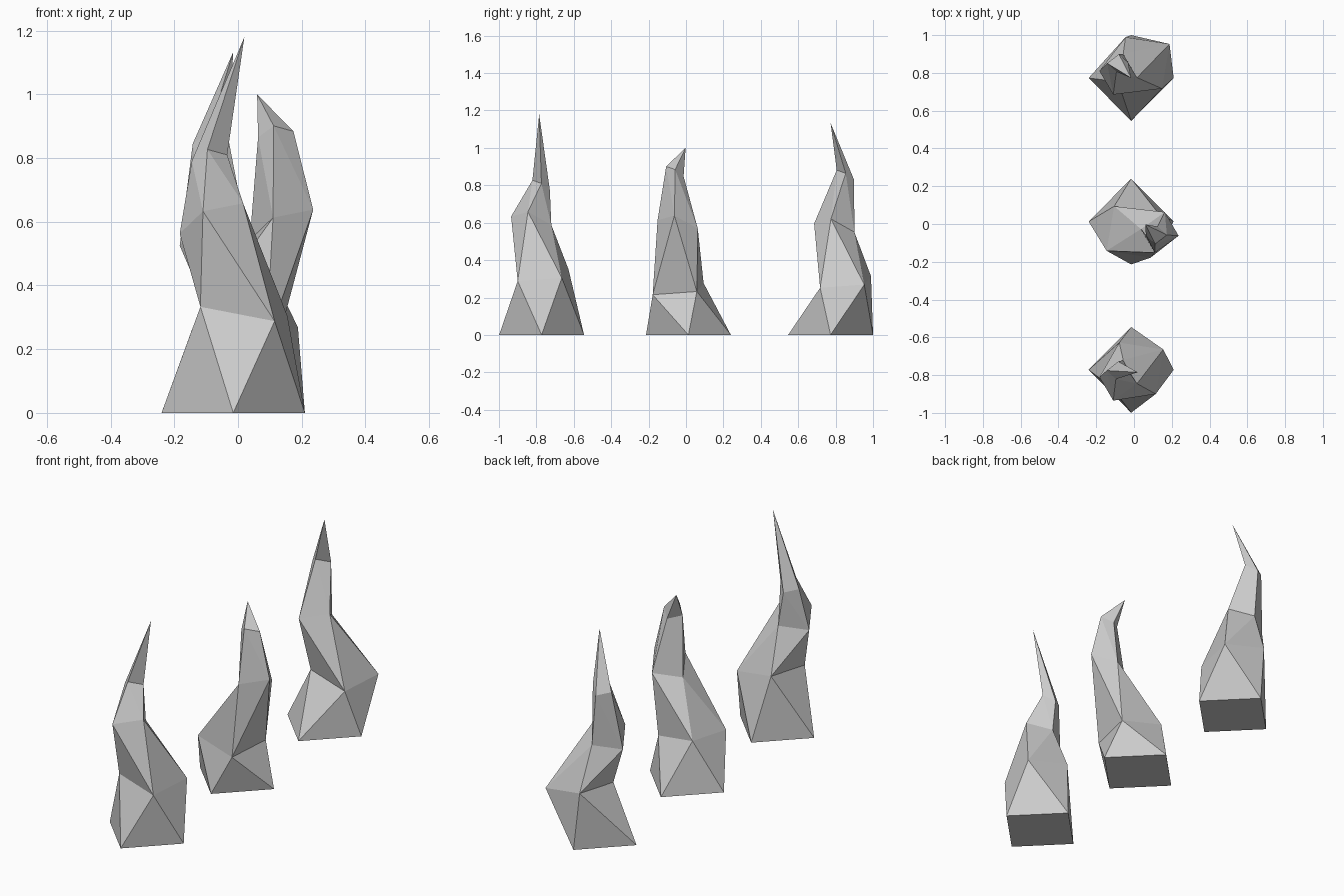
import bpy
import bmesh
from mathutils import Vector

if "Cube" in bpy.data.objects:
    bpy.data.objects.remove(bpy.data.objects["Cube"])

# Each four-sided ring is a tilted square: its two edge directions are shared by all spikes
RING_EDGES = [
    ((0.225, 0.227, 0.0), (-0.225, 0.227, 0.0)),
    ((0.233, -0.036, -0.045), (0.040, 0.236, 0.017)),
    ((0.073, -0.125, 0.070), (0.126, 0.090, 0.025)),
    ((-0.062, -0.048, 0.017), (0.049, -0.045, 0.036)),
]


def spike(name, corners, tip):
    """Twisted, tapering four-sided spike; corners locate each ring in turn."""
    bm = bmesh.new()
    rings = []
    for corner, (u, v) in zip(corners, RING_EDGES):
        c, u, v = Vector(corner), Vector(u), Vector(v)
        rings.append([bm.verts.new(p) for p in (c - u, c, c + v, c - u + v)])
    bm.faces.new(rings[0][::-1])
    # twisted walls, split along their convex diagonal
    for low, high in zip(rings, rings[1:]):
        for i in range(4):
            j = (i + 1) % 4
            bm.faces.new((low[i], low[j], high[j]))
            bm.faces.new((low[i], high[j], high[i]))
    # pointed end
    top = bm.verts.new(tip)
    for i in range(4):
        bm.faces.new((rings[-1][i], rings[-1][(i + 1) % 4], top))
    bmesh.ops.recalc_face_normals(bm, faces=bm.faces[:])
    mesh = bpy.data.meshes.new(name)
    bm.to_mesh(mesh)
    bm.free()
    bpy.context.collection.objects.link(bpy.data.objects.new(name, mesh))


spike("front_spike",
      [(0.21, -0.772, 0), (0.115, -0.90, 0.288), (-0.11, -0.935, 0.633), (-0.145, -0.776, 0.791)],
      (0.02, -0.785, 1.18))
spike("middle_spike",
      [(0.21, 0.013, 0), (0.088, -0.178, 0.215), (0.11, -0.152, 0.613), (0.063, -0.061, 0.865)],
      (0.06, -0.002, 1.0))
spike("back_spike",
      [(0.21, 0.773, 0), (0.148, 0.717, 0.252), (-0.11, 0.685, 0.595), (-0.142, 0.851, 0.845)],
      (-0.015, 0.773, 1.133))
